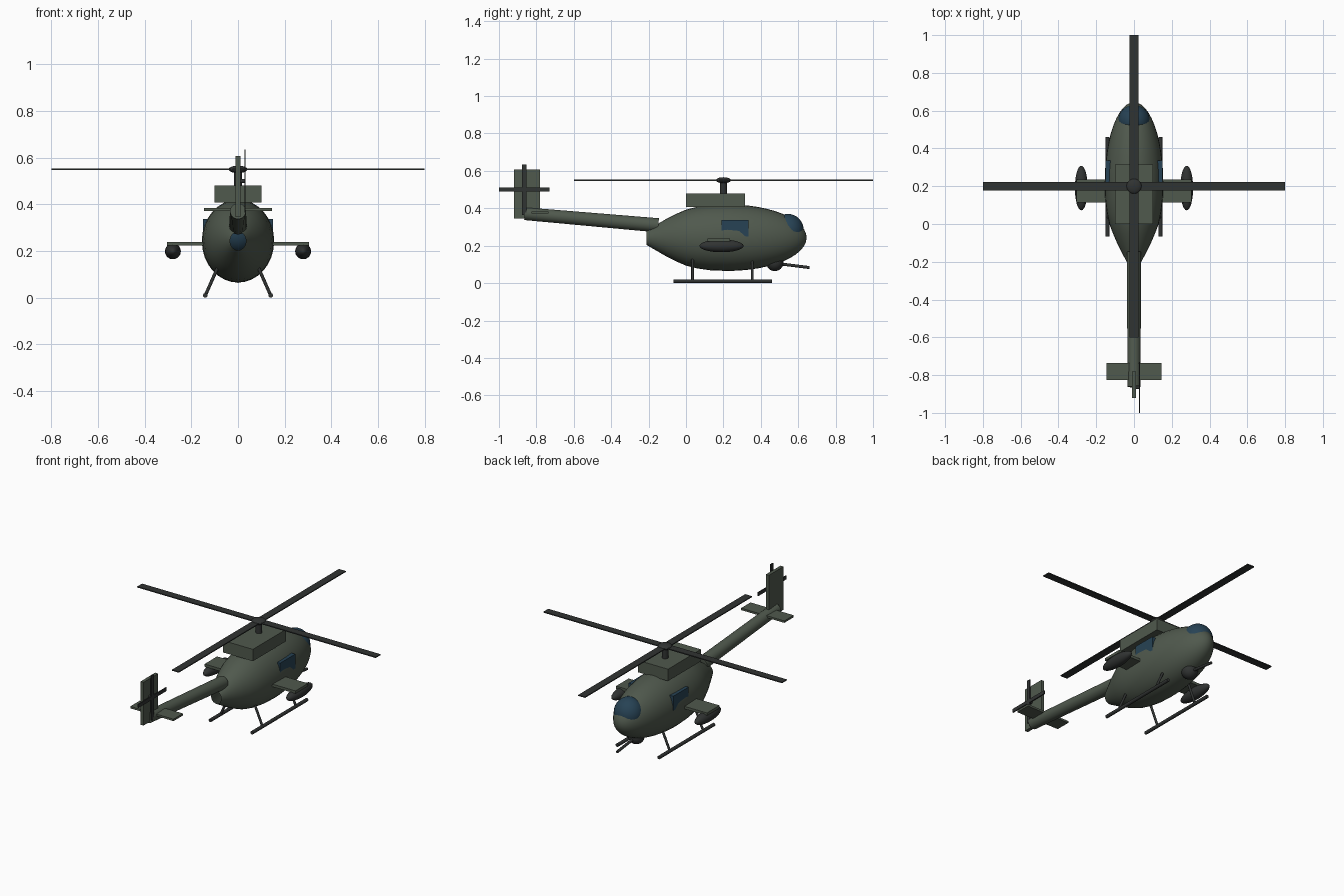
import bpy, bmesh, math
from mathutils import Vector

if "Cube" in bpy.data.objects:
    bpy.data.objects.remove(bpy.data.objects["Cube"])


def material(name, rgb):
    m = bpy.data.materials.new(name)
    m.diffuse_color = (*rgb, 1)
    m.use_nodes = True
    m.node_tree.nodes["Principled BSDF"].inputs["Base Color"].default_value = m.diffuse_color
    return m


GREEN = material("olive_paint", (0.08, 0.1, 0.075))
DARK = material("dark_metal", (0.03, 0.033, 0.032))
GLASS = material("glass", (0.02, 0.055, 0.09))


def finish(name, bm, mat, smooth=False):
    bmesh.ops.recalc_face_normals(bm, faces=bm.faces)
    mesh = bpy.data.meshes.new(name)
    bm.to_mesh(mesh)
    bm.free()
    ob = bpy.data.objects.new(name, mesh)
    bpy.context.collection.objects.link(ob)
    mesh.materials.append(mat)
    if smooth:
        bpy.ops.object.select_all(action='DESELECT')
        bpy.context.view_layer.objects.active = ob
        ob.select_set(True)
        bpy.ops.object.shade_smooth_by_angle(angle=math.radians(40))
    return ob


def box(name, x, y, z, mat):
    bm = bmesh.new()
    bmesh.ops.create_cube(bm, size=1)
    for v in bm.verts:
        v.co = [(a + b) / 2 + c * (b - a) for c, (a, b) in zip(v.co, (x, y, z))]
    return finish(name, bm, mat)


def ellipsoid(name, centre, radii, mat):
    bm = bmesh.new()
    bmesh.ops.create_uvsphere(bm, u_segments=32, v_segments=16, radius=1)
    for v in bm.verts:
        v.co = [c + p * r for c, p, r in zip(centre, v.co, radii)]
    return finish(name, bm, mat, True)


def rod(name, a, b, r1, mat, r2=None, sides=16):
    a, b = Vector(a), Vector(b)
    bm = bmesh.new()
    bmesh.ops.create_cone(bm, cap_ends=True, segments=sides, radius1=r1,
                          radius2=r1 if r2 is None else r2, depth=(b - a).length)
    rot = (b - a).to_track_quat('Z', 'Y')
    for v in bm.verts:
        v.co = rot @ v.co + (a + b) / 2
    return finish(name, bm, mat, True)


# Fuselage: tapered rear stations blending into a half-ellipsoid nose, open at the rear
stations = [(-0.21, 0.22), (-0.18, 0.32), (-0.14, 0.45), (-0.1, 0.58), (-0.05, 0.72),
            (0.0, 0.84), (0.06, 0.925), (0.13, 0.98), (0.22, 1.0)]
stations += [(0.22 + 0.425 * math.sin(t), math.cos(t))
             for t in (math.radians(90) * i / 12 for i in range(1, 12))]
bm = bmesh.new()
rings = []
for y, s in stations:
    rings.append([bm.verts.new((0.155 * s * math.cos(i * math.tau / 32), y,
                                0.243 + 0.178 * s * math.sin(i * math.tau / 32)))
                  for i in range(32)])
for a, b in zip(rings, rings[1:]):
    for i in range(32):
        j = (i + 1) % 32
        bm.faces.new((a[i], a[j], b[j], b[i]))
tip = bm.verts.new((0, 0.645, 0.243))
for i in range(32):
    bm.faces.new((rings[-1][i], rings[-1][(i + 1) % 32], tip))
finish("fuselage", bm, GREEN, True)

# Canopy, engine housing
ellipsoid("canopy", (0, 0.545, 0.28), (0.085, 0.085, 0.09), GLASS)
box("engine_housing", (-0.1, 0.1), (0.0, 0.315), (0.408, 0.48), GREEN)

# Main rotor
rod("rotor_mast", (0, 0.2, 0.47), (0, 0.2, 0.55), 0.018, DARK)
ellipsoid("rotor_hub", (0, 0.2, 0.55), (0.04, 0.04, 0.016), DARK)
box("rotor_blades_across", (-0.8, 0.8), (0.177, 0.223), (0.547, 0.553), DARK)
box("rotor_blades_along", (-0.023, 0.023), (-0.6, 1.0), (0.547, 0.553), DARK)

# Tail boom, fin and stabilizer
rod("tail_boom", (0, -0.148, 0.309), (0, -0.862, 0.371), 0.038, GREEN, 0.034, 24)
box("tail_fin", (-0.01, 0.01), (-0.92, -0.78), (0.345, 0.607), GREEN)
box("tail_stabilizer", (-0.145, 0.145), (-0.825, -0.735), (0.372, 0.384), GREEN)

# Tail rotor
rod("tail_rotor_shaft", (0.005, -0.865, 0.5), (0.033, -0.865, 0.5), 0.009, DARK)
box("tail_rotor_vertical", (0.027, 0.033), (-0.876, -0.854), (0.365, 0.635), DARK)
box("tail_rotor_horizontal", (0.027, 0.033), (-1.0, -0.73), (0.489, 0.511), DARK)

# Chin turret and gun
ellipsoid("chin_turret", (0, 0.475, 0.11), (0.046, 0.046, 0.046), DARK)
rod("gun_barrel", (0, 0.47, 0.107), (0, 0.66, 0.083), 0.008, DARK)

# Paired parts on both sides
for side, s in (("left", -1), ("right", 1)):
    box(f"{side}_window", sorted((s * 0.125, s * 0.15)), (0.19, 0.335), (0.25, 0.337), GLASS)
    box(f"{side}_stub_wing", sorted((s * 0.1, s * 0.305)), (0.115, 0.235), (0.223, 0.239), GREEN)
    ellipsoid(f"{side}_weapon_pod", (s * 0.279, 0.19, 0.199), (0.034, 0.118, 0.034), DARK)
    rod(f"{side}_skid", (s * 0.14, -0.067, 0.01), (s * 0.14, 0.46, 0.01), 0.01, DARK)
    for end, y in (("rear", 0.035), ("front", 0.355)):
        rod(f"{side}_{end}_strut", (s * 0.087, y, 0.13), (s * 0.14, y, 0.01), 0.007, DARK)
